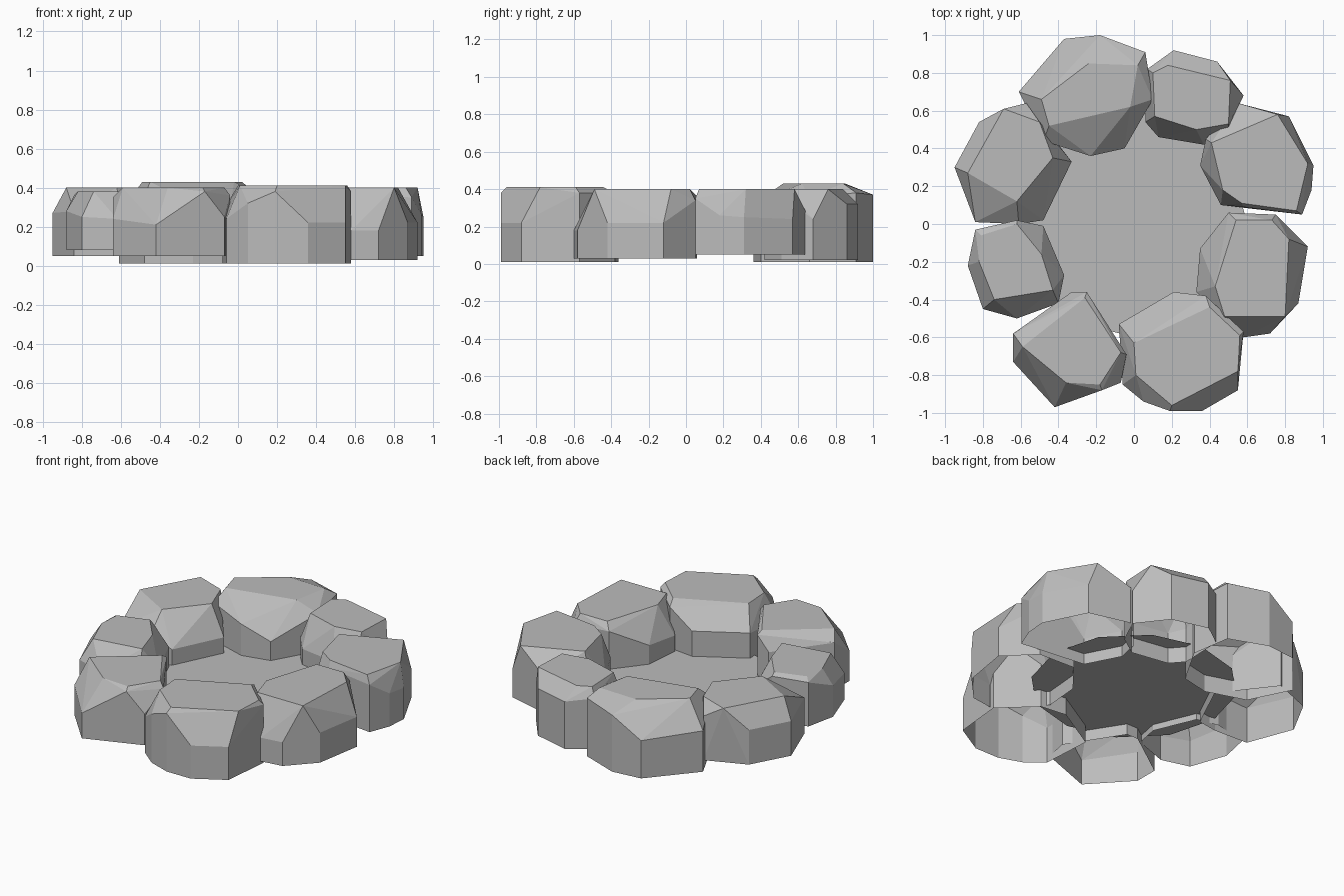
import bpy
import bmesh
import math
from mathutils import Vector

default_cube = bpy.data.objects.get("Cube")
if default_cube:
    bpy.data.objects.remove(default_cube, do_unlink=True)

# One plain stone colour for everything
stone = bpy.data.materials.new("stone_grey")
stone.use_nodes = True
grey = (0.5, 0.5, 0.5, 1.0)
stone.diffuse_color = grey
stone.node_tree.nodes["Principled BSDF"].inputs["Base Color"].default_value = grey

UNIT = 0.01  # shapes below are given in hundredths


def add_object(name, bm):
    """Turn a bmesh into a flat-shaded stone object."""
    mesh = bpy.data.meshes.new(name)
    bm.to_mesh(mesh)
    bm.free()
    mesh.materials.append(stone)
    obj = bpy.data.objects.new(name, mesh)
    bpy.context.scene.collection.objects.link(obj)
    return obj


def boulder(name, base, top, outline, crown):
    """Faceted rock shell, open underneath.
    outline: (x, y, shoulder height) of the upright walls
    crown: (x, y) corners of the flat top"""
    points = []
    for x, y, shoulder in outline:
        points.append((x, y, base))
        points.append((x, y, shoulder))
    points += [(x, y, top) for x, y in crown]

    bm = bmesh.new()
    for point in points:
        bm.verts.new(Vector(point) * UNIT)
    hull = bmesh.ops.convex_hull(bm, input=bm.verts[:])
    unused = {item for item in hull["geom_interior"] + hull["geom_unused"]
              if isinstance(item, bmesh.types.BMVert)}
    bmesh.ops.delete(bm, geom=list(unused), context="VERTS")
    bmesh.ops.recalc_face_normals(bm, faces=bm.faces[:])

    # open the underside
    bm.normal_update()
    underside = [face for face in bm.faces if face.normal.z < -0.9]
    bmesh.ops.delete(bm, geom=underside, context="FACES")

    # merge nearly flat triangles into broad facets
    bmesh.ops.dissolve_limit(bm, angle_limit=math.radians(4),
                             verts=bm.verts[:], edges=bm.edges[:])
    return add_object(name, bm)


# Ring of boulders, anticlockwise from the back
boulder("back_boulder", 1, 43,
        [(-61, 70, 27), (-37, 98, 25), (-18, 100, 37), (6, 91, 38),
         (10, 66, 36), (-5, 40, 24), (-23, 36, 32), (-48, 44, 36)],
        [(-24, 85), (-49, 66), (-45, 52), (-2, 62), (2, 84)])

boulder("left_rear_boulder", 5, 40,
        [(-95, 30, 27), (-82, 54, 27), (-57, 64, 33), (-39, 39, 28),
         (-33, 33, 22), (-48, 2, 22), (-61, 0, 30), (-84, 1, 28)],
        [(-88, 27), (-69, 61), (-50, 54), (-43, 35), (-62, 12)])

boulder("left_front_boulder", 8, 38,
        [(-84, -3, 36), (-62, 2, 36), (-48, -1, 25), (-37, -27, 24),
         (-40, -42, 24), (-62, -50, 24), (-80, -45, 25), (-88, -22, 28)],
        [(-81, -6), (-62, 0), (-49, -16), (-43, -35), (-74, -40), (-82, -20)])

boulder("front_left_boulder", 5, 40,
        [(-64, -58, 35), (-33, -36, 29), (-25, -36, 38), (-4, -69, 36),
         (-7, -84, 25), (-17, -88, 38), (-42, -97, 21), (-64, -73, 24)],
        [(-44, -57), (-26, -39), (-7, -68), (-18, -85), (-36, -84), (-59, -65)])

boulder("front_boulder", 1, 41,
        [(-8, -53, 28), (21, -36, 28), (38, -38, 38), (58, -57, 38),
         (55, -88, 22), (36, -99, 22), (19, -99, 38), (5, -94, 32),
         (-6, -85, 24)],
        [(0, -63), (30, -49), (40, -44), (56, -59), (55, -78), (46, -76),
         (20, -96), (1, -80)])

boulder("right_front_boulder", 3, 40,
        [(50, 6, 36), (75, 5, 34), (92, -12, 22), (87, -42, 22),
         (72, -58, 18), (58, -60, 18), (46, -50, 36), (33, -36, 22),
         (35, -13, 24)],
        [(52, -7), (54, 2), (73, 2), (82, -8), (80, -49), (48, -49), (43, -33)])

boulder("right_rear_boulder", 5, 40,
        [(55, 64, 28), (82, 57, 24), (95, 31, 25), (94, 18, 26),
         (89, 5, 35), (58, 9, 36), (46, 10, 22), (35, 31, 22),
         (38, 45, 32)],
        [(41, 43), (65, 38), (76, 58), (92, 32), (86, 7), (57, 11), (47, 18)])

boulder("back_right_boulder", 2, 40,
        [(7, 82, 34), (21, 92, 32), (44, 86, 32), (58, 68, 24),
         (50, 51, 36), (37, 42, 22), (13, 46, 22), (6, 54, 24)],
        [(10, 80), (18, 84), (51, 76), (50, 53), (33, 50), (11, 57)])

# Flat floor inside the ring, tucked under the boulders
floor = bmesh.new()
bmesh.ops.create_circle(floor, cap_ends=True, segments=12, radius=0.6)
bmesh.ops.translate(floor, verts=floor.verts[:], vec=(0, 0, 0.12))
add_object("floor", floor)
